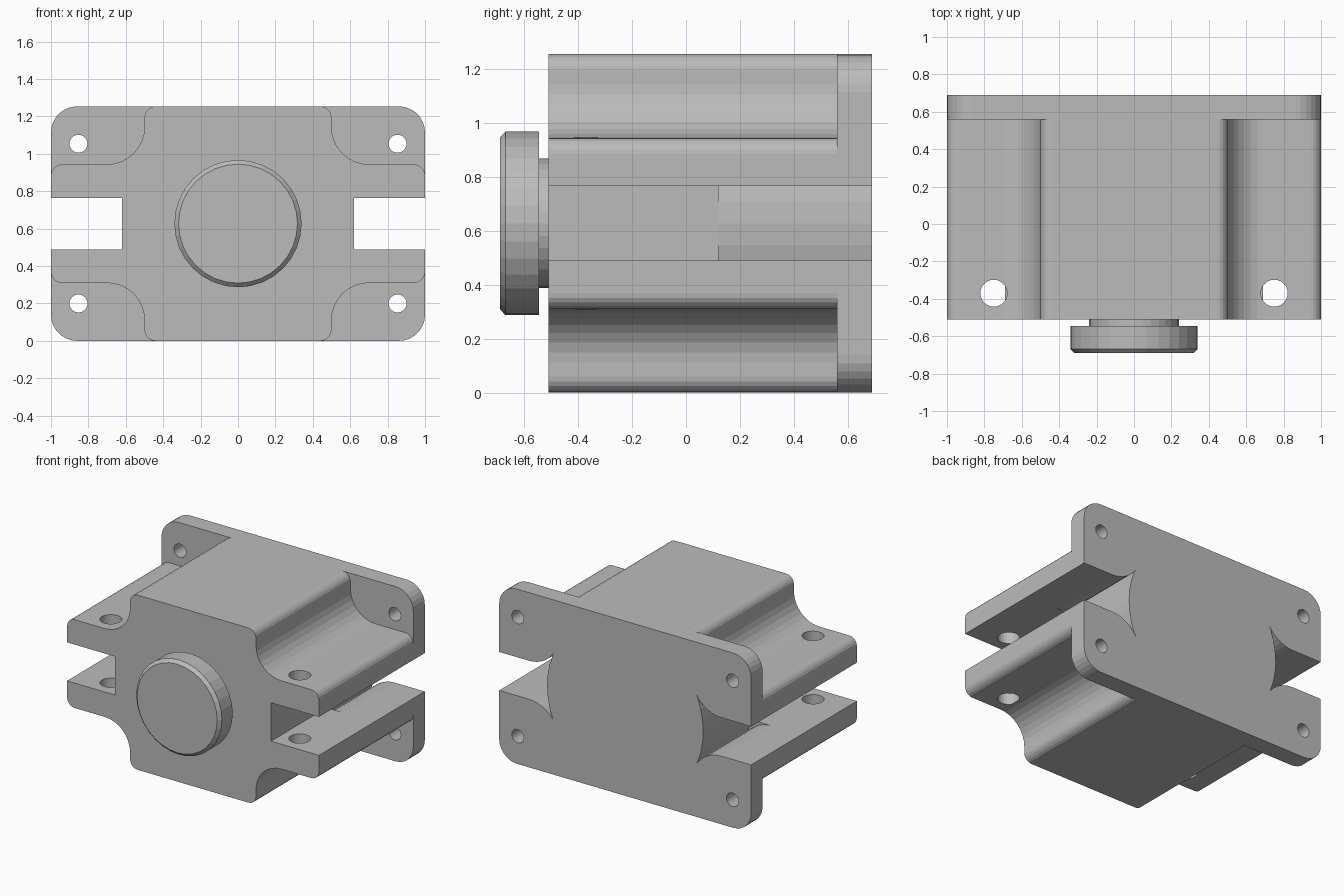
import bpy, bmesh, math
from mathutils import Matrix, Vector

cube = bpy.data.objects.get("Cube")
if cube:
    bpy.data.objects.remove(cube, do_unlink=True)

MID = 0.627          # height of the central axis
FRONT, BACK = -0.51, 0.69
PLATE_FRONT = 0.56

grey = bpy.data.materials.new("plain grey")
grey.use_nodes = True
grey.diffuse_color = (0.5, 0.5, 0.5, 1)
grey.node_tree.nodes["Principled BSDF"].inputs["Base Color"].default_value = (0.5, 0.5, 0.5, 1)


def arc(cx, cz, r, start, end, n=7):
    """Points on an arc, angles in degrees."""
    angles = [math.radians(start + (end - start) * i / n) for i in range(n + 1)]
    return [(cx + r * math.cos(a), cz + r * math.sin(a)) for a in angles]


def finish(name, bm):
    bmesh.ops.recalc_face_normals(bm, faces=bm.faces)
    mesh = bpy.data.meshes.new(name)
    bm.to_mesh(mesh)
    bm.free()
    mesh.materials.append(grey)
    obj = bpy.data.objects.new(name, mesh)
    bpy.context.collection.objects.link(obj)
    return obj


def extrude(name, points, y0, y1):
    """Extrude an outline, given around the central axis, along y."""
    bm = bmesh.new()
    face = bm.faces.new([bm.verts.new((x, y0, z + MID)) for x, z in points])
    new = bmesh.ops.extrude_face_region(bm, geom=[face])["geom"]
    verts = [v for v in new if isinstance(v, bmesh.types.BMVert)]
    bmesh.ops.translate(bm, verts=verts, vec=(0, y1 - y0, 0))
    return finish(name, bm)


def cylinder(name, r, centre, depth, axis, sides=32):
    bm = bmesh.new()
    turn = Matrix.Rotation(math.pi / 2, 4, "X") if axis == "y" else Matrix()
    bmesh.ops.create_cone(bm, cap_ends=True, segments=sides, radius1=r, radius2=r,
                          depth=depth, matrix=Matrix.Translation(centre) @ turn)
    return finish(name, bm)


def combine(target, tool, operation):
    """Apply a boolean and remove the tool."""
    mod = target.modifiers.new("cut", "BOOLEAN")
    mod.operation = operation
    mod.solver = "EXACT"
    mod.object = tool
    bpy.context.view_layer.update()
    graph = bpy.context.evaluated_depsgraph_get()
    mesh = bpy.data.meshes.new_from_object(target.evaluated_get(graph))
    target.modifiers.clear()
    target.data = mesh
    bpy.data.objects.remove(tool, do_unlink=True)


def full_outline(quadrant):
    """Mirror a quarter outline to all four quarters."""
    top = quadrant + [(-x, z) for x, z in reversed(quadrant)]
    return top + [(-x, -z) for x, z in top]


# Housing: raised centre blending into side flanges
quarter = (arc(0.94, 0.257, 0.06, 0, 90, 5) + arc(0.70, 0.517, 0.20, 270, 180, 8)
           + arc(0.44, 0.567, 0.06, 0, 90, 5))
housing = extrude("housing", full_outline(quarter), FRONT, PLATE_FRONT + 0.05)

# Rounded mounting plate at the back
plate = extrude("mounting_plate", full_outline(arc(0.86, MID - 0.14, 0.14, 0, 90)),
                PLATE_FRONT, BACK)
combine(housing, plate, "UNION")

for side in (1, -1):
    # Side slot, full depth
    slot = [(0.62, -0.138), (1.1, -0.138), (1.1, 0.138), (0.62, 0.138)]
    combine(housing, extrude("slot_cutter", [(side * x, z) for x, z in slot],
                             FRONT - 0.1, BACK + 0.1), "DIFFERENCE")

    # Flared rear pocket around a round core
    flare = arc(0.765, 0.375, 0.237, 270, 212)
    core = arc(0, 0, 0.62, 22, -22, 6)
    pocket = [(1.1, 0.138)] + flare + core + [(x, -z) for x, z in reversed(flare)] + [(1.1, -0.138)]
    combine(housing, extrude("pocket_cutter", [(side * x, z) for x, z in pocket],
                             0.12, BACK + 0.1), "DIFFERENCE")

    # Flange holes, stopping at the lower flange surface
    low, high = MID - 0.318, MID + 0.45
    combine(housing, cylinder("flange_hole_cutter", 0.072,
                              (side * 0.75, -0.37, (low + high) / 2), high - low, "z", 24),
            "DIFFERENCE")

    # Plate holes
    for level in (1, -1):
        combine(housing, cylinder("plate_hole_cutter", 0.048,
                                  (side * 0.853, 0.62, MID + level * 0.427), 0.4, "y", 24),
                "DIFFERENCE")

# Front boss: short neck and chamfered disc
cylinder("boss_neck", 0.24, Vector((0, -0.52, MID)), 0.06, "y")
disc = cylinder("boss_disc", 0.34, Vector((0, -0.6175, MID)), 0.145, "y")
bm = bmesh.new()
bm.from_mesh(disc.data)
rim = [e for e in bm.edges if all(v.co.y < -0.68 for v in e.verts)]
bmesh.ops.bevel(bm, geom=rim, offset=0.022, segments=1, affect="EDGES")
bm.to_mesh(disc.data)
bm.free()
